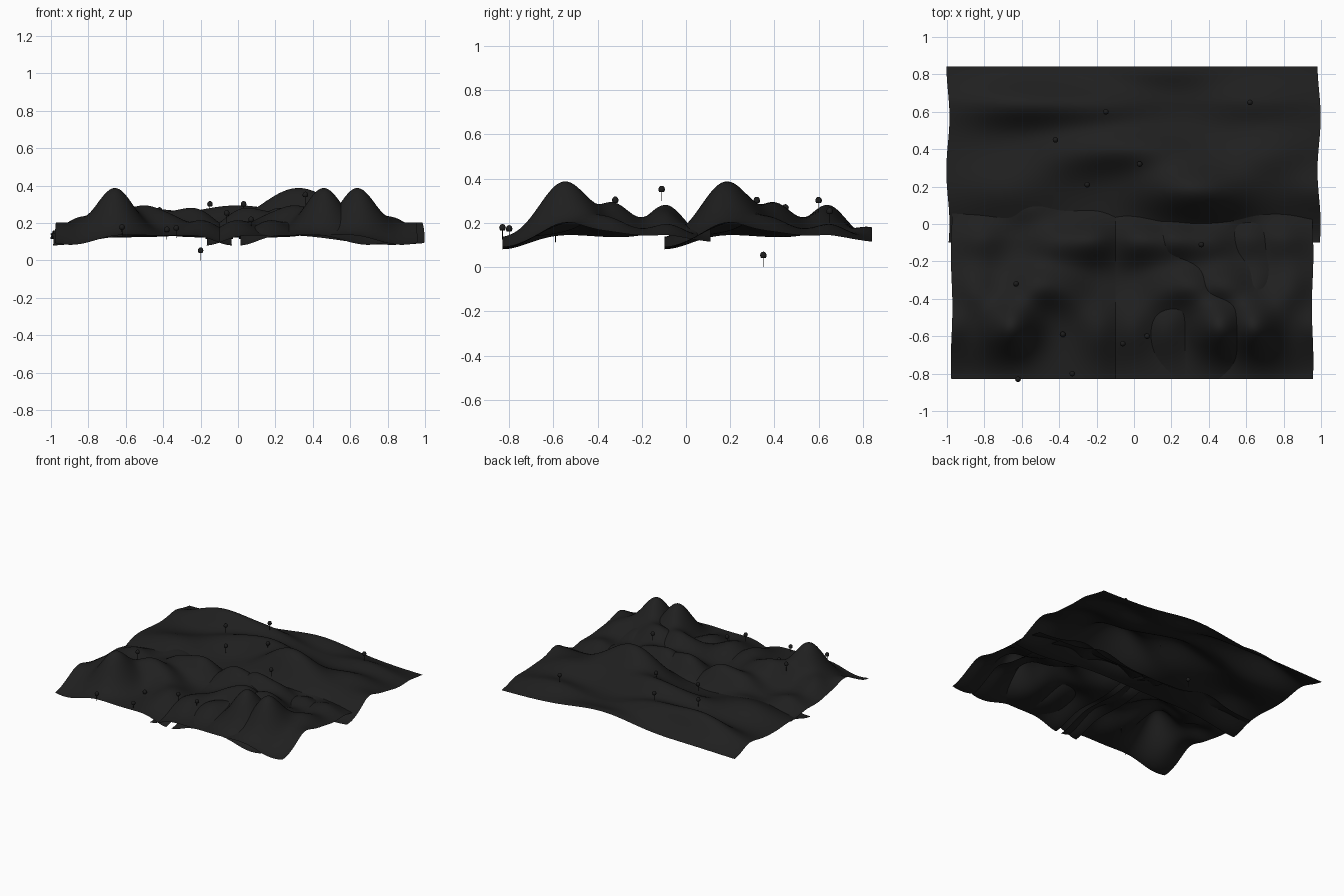
import bpy, bmesh, math

if "Cube" in bpy.data.objects:
    bpy.data.objects.remove(bpy.data.objects["Cube"])


def material(name, rgb):
    m = bpy.data.materials.new(name)
    m.diffuse_color = (*rgb, 1)
    m.use_nodes = True
    m.node_tree.nodes["Principled BSDF"].inputs["Base Color"].default_value = m.diffuse_color
    return m


GROUND = material("dark ground", (0.014, 0.014, 0.014))
TREE = material("dark tree", (0.012, 0.012, 0.012))

W, L = 0.945, 0.94          # size of one terrain sheet
# hills and dips: centre x, centre y, spread x, spread y, height
HILLS = [
    (0.63, 0.28, 0.100, 0.110, 0.252),
    (0.47, 0.50, 0.110, 0.085, 0.145),
    (0.19, 0.74, 0.105, 0.085, 0.135),
    (0.40, 0.73, 0.100, 0.080, 0.090),
    (0.30, 0.45, 0.080, 0.110, 0.055),
    (0.82, 0.47, 0.080, 0.100, 0.085),
    (0.96, 0.28, 0.090, 0.085, 0.065),
    (0.16, 0.28, 0.085, 0.115, 0.078),
    (0.78, 0.75, 0.090, 0.080, 0.060),
    (0.54, 0.93, 0.120, 0.075, 0.065),
    (0.86, 0.00, 0.130, 0.090, -0.050),
    (0.00, 0.00, 0.090, 0.110, -0.053),
]


def height(x, y):
    z = 0.133 - 0.02 * max(0, y - 0.75) / 0.2
    for cx, cy, sx, sy, a in HILLS:
        z += a * math.exp(-((x - cx) / sx) ** 2 / 2 - ((y - cy) / sy) ** 2 / 2)
    return z


def sheet(name, x0, y0, sx):
    """Wavy terrain sheet; a negative sx mirrors it."""
    n = 72
    bm = bmesh.new()
    rows = []
    for j in range(n + 1):
        row = []
        for i in range(n + 1):
            x, y = W * i / n, L * j / n
            wob = 0.004 * math.sin(y * 11 + 0.5)
            row.append(bm.verts.new((x0 + sx * (x + wob), y0 + y, height(x, y))))
        rows.append(row)
    for j in range(n):
        for i in range(n):
            f = [rows[j][i], rows[j][i + 1], rows[j + 1][i + 1], rows[j + 1][i]]
            bm.faces.new(f if sx > 0 else f[::-1])
    me = bpy.data.meshes.new(name)
    bm.to_mesh(me)
    bm.free()
    me.materials.append(GROUND)
    me.shade_smooth()
    bpy.context.collection.objects.link(bpy.data.objects.new(name, me))


# four copies of the same hills: mirrored, shifted and stretched
sheet("front_left_hills", -0.03, -0.83, -1)
sheet("front_right_hills", 0.01, -0.83, 1)
sheet("front_middle_hills", -0.17, -0.83, 1)
sheet("back_hills", -0.995, -0.098, 2.1)


def tree_mesh():
    """Thin stem with a small rounded crown, made by spinning a profile."""
    prof = [(0.0014, 0), (0.0016, 0.042), (0.010, 0.041), (0.0135, 0.046),
            (0.0150, 0.054), (0.012, 0.063), (0.007, 0.068), (0.0005, 0.070)]
    bm = bmesh.new()
    n = 12
    rings = [[bm.verts.new((r * math.cos(2 * math.pi * k / n),
                            r * math.sin(2 * math.pi * k / n), z))
              for k in range(n)] for r, z in prof]
    for a, b in zip(rings, rings[1:]):
        for k in range(n):
            bm.faces.new((a[k], a[(k + 1) % n], b[(k + 1) % n], b[k]))
    bm.faces.new(rings[0][::-1])
    bm.faces.new(rings[-1])
    me = bpy.data.meshes.new("tree")
    bm.to_mesh(me)
    bm.free()
    me.materials.append(TREE)
    me.shade_smooth()
    return me


# trees: x, y, foot height
TREES = [
    (-0.62, -0.83, 0.125), (-0.33, -0.80, 0.120), (-0.38, -0.59, 0.112),
    (-0.63, -0.32, 0.250), (0.36, -0.11, 0.298), (0.03, 0.32, 0.248),
    (-0.15, 0.60, 0.248), (-0.20, 0.35, 0.0), (-0.06, -0.64, 0.200),
    (0.07, -0.60, 0.165), (-0.42, 0.45, 0.215), (-0.25, 0.21, 0.195),
    (0.62, 0.65, 0.200), (0.51, -0.62, 0.225),
]
mesh = tree_mesh()
for i, p in enumerate(TREES):
    ob = bpy.data.objects.new(f"tree_{i + 1}", mesh)
    ob.location = p
    bpy.context.collection.objects.link(ob)
